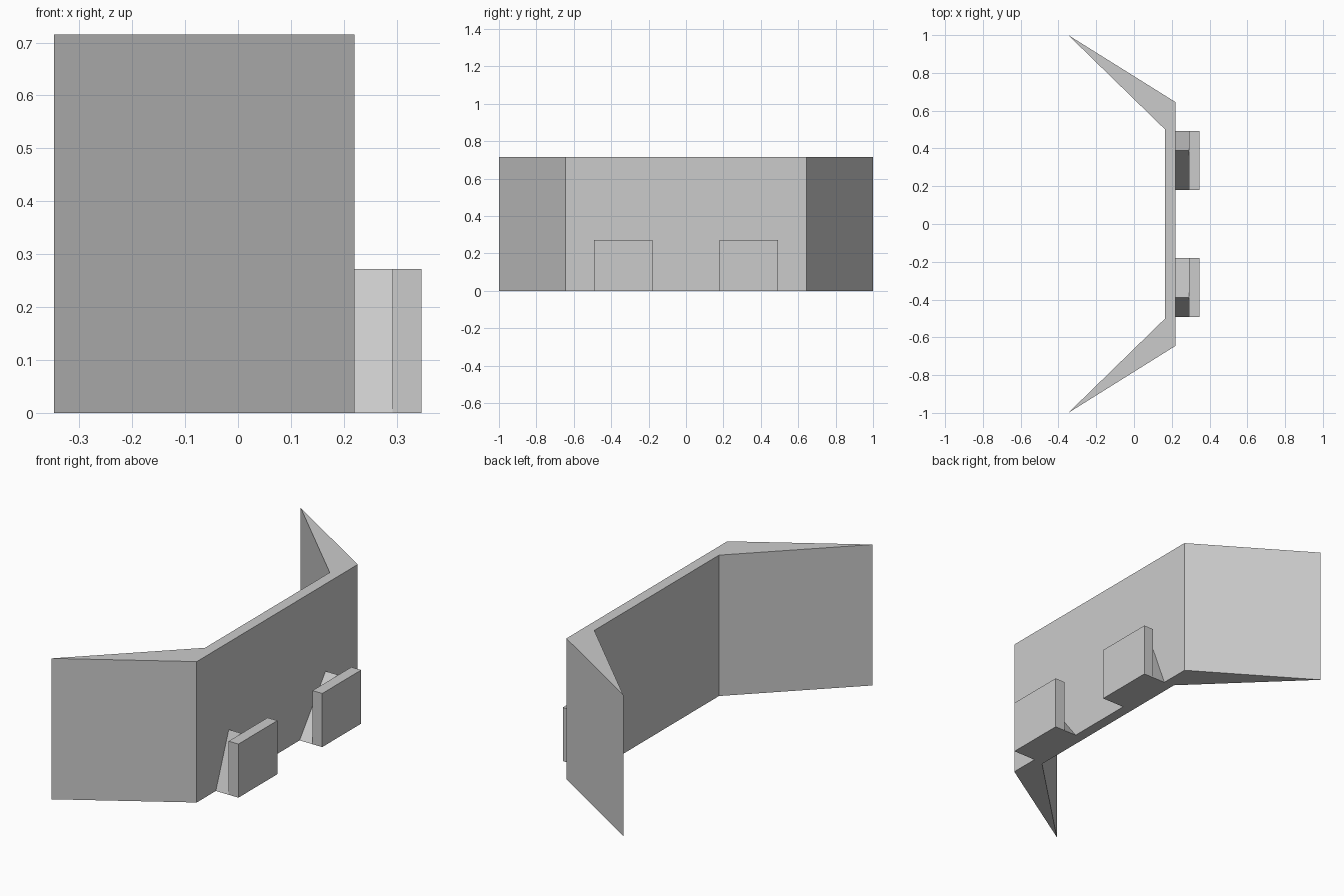
import bpy
import bmesh

cube = bpy.data.objects.get("Cube")
if cube:
    bpy.data.objects.remove(cube, do_unlink=True)

grey = bpy.data.materials.new("plain_grey")
grey.use_nodes = True
colour = (0.6, 0.6, 0.6, 1)
grey.diffuse_color = colour
grey.node_tree.nodes["Principled BSDF"].inputs["Base Color"].default_value = colour


def prism(name, outline, offset):
    """Extrude a closed outline of 3D points along an offset."""
    bm = bmesh.new()
    face = bm.faces.new([bm.verts.new(p) for p in outline])
    side = bmesh.ops.extrude_face_region(bm, geom=[face])["geom"]
    verts = [v for v in side if isinstance(v, bmesh.types.BMVert)]
    bmesh.ops.translate(bm, verts=verts, vec=offset)
    bmesh.ops.recalc_face_normals(bm, faces=bm.faces)
    mesh = bpy.data.meshes.new(name)
    bm.to_mesh(mesh)
    bm.free()
    mesh.materials.append(grey)
    obj = bpy.data.objects.new(name, mesh)
    bpy.context.collection.objects.link(obj)
    return obj


# Angled wall with tapering wings
half = [(0.22, 0.645), (-0.348, 1.0), (0.165, 0.5)]
plan = half + [(x, -y) for x, y in reversed(half)]
prism("wall", [(x, y, 0) for x, y in plan], (0, 0, 0.715))

# Outer plates, each held off the wall by a triangular spacer
FACE, GAP, OUTER, HEIGHT = 0.22, 0.292, 0.347, 0.272
for label, s in (("left", 1), ("right", -1)):
    inner, apex, outer = 0.18 * s, 0.388 * s, 0.492 * s
    prism(label + "_spacer",
          [(FACE, inner, 0), (FACE, apex, HEIGHT), (FACE, outer, 0)],
          (GAP - FACE, 0, 0))
    prism(label + "_plate",
          [(GAP, inner, 0), (GAP, inner, HEIGHT), (GAP, outer, HEIGHT), (GAP, outer, 0)],
          (OUTER - GAP, 0, 0))
